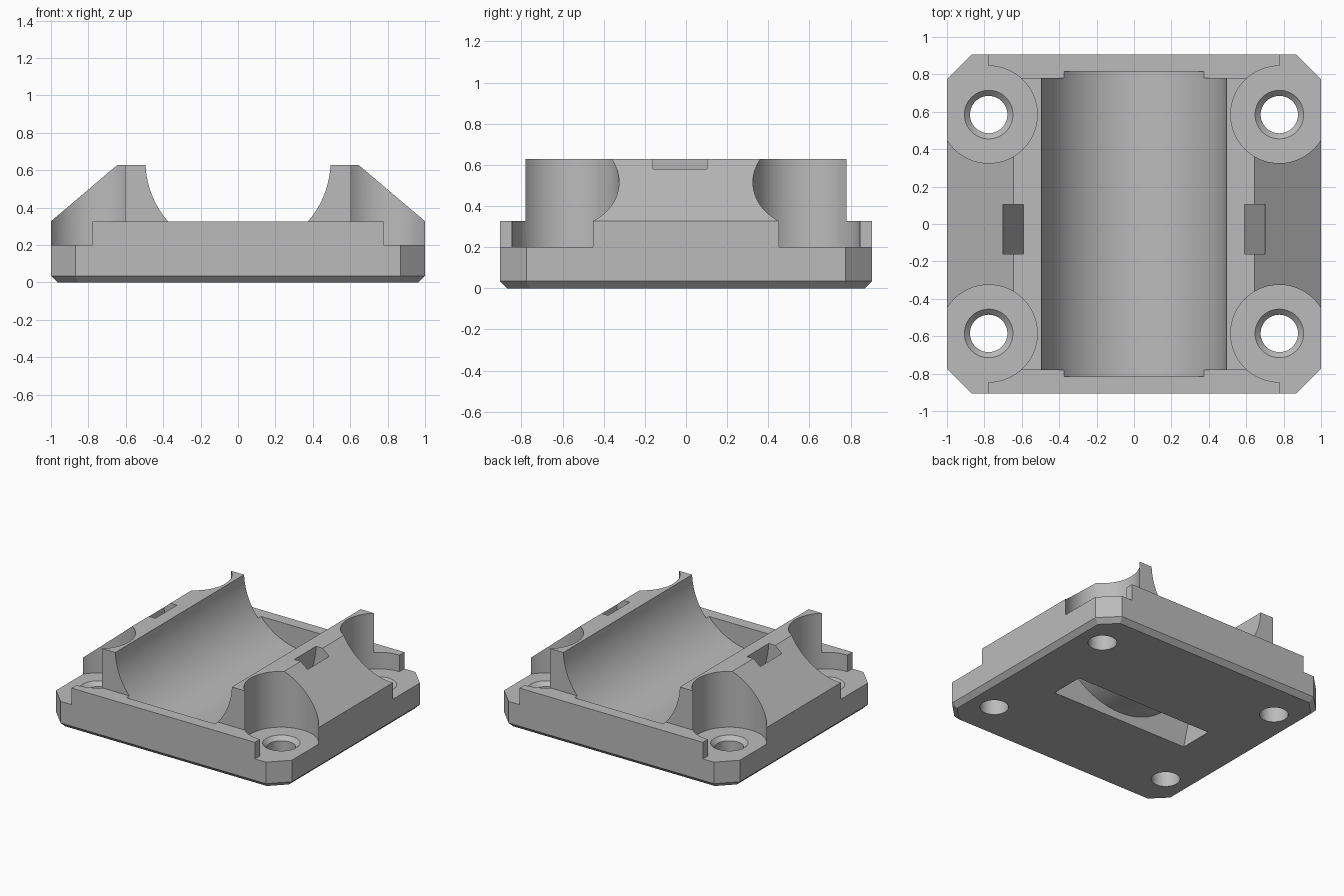
import bpy, bmesh
from math import sin, cos, pi, radians

old = bpy.data.objects.get("Cube")
if old:
    bpy.data.objects.remove(old, do_unlink=True)

grey = bpy.data.materials.new("plain grey")
grey.use_nodes = True
grey.diffuse_color = (0.5, 0.5, 0.5, 1)
grey.node_tree.nodes["Principled BSDF"].inputs["Base Color"].default_value = (0.5, 0.5, 0.5, 1)


def loft(name, rings):
    """Closed solid through a stack of matching point rings."""
    bm = bmesh.new()
    loops = [[bm.verts.new(p) for p in ring] for ring in rings]
    n = len(loops[0])
    for a, b in zip(loops, loops[1:]):
        for i in range(n):
            j = (i + 1) % n
            bm.faces.new((a[i], a[j], b[j], b[i]))
    bm.faces.new(loops[0][::-1])
    bm.faces.new(loops[-1])
    bmesh.ops.recalc_face_normals(bm, faces=bm.faces)
    mesh = bpy.data.meshes.new(name)
    bm.to_mesh(mesh)
    bm.free()
    mesh.materials.append(grey)
    obj = bpy.data.objects.new(name, mesh)
    bpy.context.collection.objects.link(obj)
    return obj


def along_y(name, profile, y0, y1):
    return loft(name, [[(x, y, z) for x, z in profile] for y in (y0, y1)])


def along_z(name, outline, z0, z1):
    return loft(name, [[(x, y, z) for x, y in outline] for z in (z0, z1)])


def arc(cx, cy, r, a0, a1, n):
    return [(cx + r * cos(radians(a0 + (a1 - a0) * i / n)),
             cy + r * sin(radians(a0 + (a1 - a0) * i / n))) for i in range(n + 1)]


def octagon(inset, z):
    w, d, c = 1 - inset, 0.905 - inset, 0.13 - inset * 0.586
    return [(w, c - d, z), (w, d - c, z), (w - c, d, z), (c - w, d, z),
            (-w, d - c, z), (-w, c - d, z), (c - w, -d, z), (w - c, -d, z)]


TOP, RIM, FLOOR = 0.628, 0.327, 0.2
AXIS = 0.65

# Block with clipped corners and a bevelled underside
body = loft("bearing_cradle", [octagon(0.035, 0), octagon(0, 0.035), octagon(0, TOP)])


def cut(cutter):
    cutter.hide_render = True
    mod = body.modifiers.new("cut", "BOOLEAN")
    mod.operation = "DIFFERENCE"
    mod.solver = "EXACT"
    mod.object = cutter
    bpy.context.view_layer.objects.active = body
    bpy.ops.object.modifier_apply(modifier=mod.name)
    bpy.data.objects.remove(cutter, do_unlink=True)


for s in (-1, 1):
    # End ledges
    cut(along_y("ledge_cutter", [(-2, RIM), (2, RIM), (2, 1), (-2, 1)], s * 0.78, s * 1.2))
    # Sloping flanks, running on past the block at both ends
    dx, dz = 0.355, TOP - RIM
    cut(along_y("slope_cutter", [(s * (1 + dx), RIM - dz), (s * (1 - 2 * dx), RIM + 2 * dz),
                                 (s * 2, RIM + 2 * dz)], -1.2, 1.2))

# Half-round bearing seat
cut(along_y("seat_cutter", arc(0, AXIS, 0.495, 0, 360, 128)[:-1], -0.815, 0.815))

# Strap channel passing under the seat
channel = [(0.59, 0.75)] + arc(0, AXIS, 0.59, 0, -180, 64) + [(-0.59, 0.75)]
channel += [(-0.735, 0.75), (-0.565, -0.1), (0.565, -0.1), (0.735, 0.75)]
cut(along_y("channel_cutter", channel, -0.16, 0.103))

# Screw pockets open at the corners, with countersunk holes
HX, HY = 0.777, 0.585
for sx in (-1, 1):
    for sy in (-1, 1):
        outline = arc(HX, HY, 0.26, 90, 360, 54) + [(1.2, HY), (1.2, 1.2), (HX, 1.2)]
        cut(along_z("pocket_cutter", [(sx * x, sy * y) for x, y in outline], FLOOR, 1))
        rings = [[(x, y, z) for x, y in arc(sx * HX, sy * HY, r, 0, 360, 48)[:-1]]
                 for r, z in ((0.1, -0.1), (0.1, FLOOR - 0.03), (0.14, FLOOR + 0.01))]
        cut(loft("hole_cutter", rings))

# Smooth curved walls, keeping the edges crisp
bpy.ops.object.select_all(action="DESELECT")
body.select_set(True)
bpy.context.view_layer.objects.active = body
bpy.ops.object.shade_smooth_by_angle(angle=radians(25))
